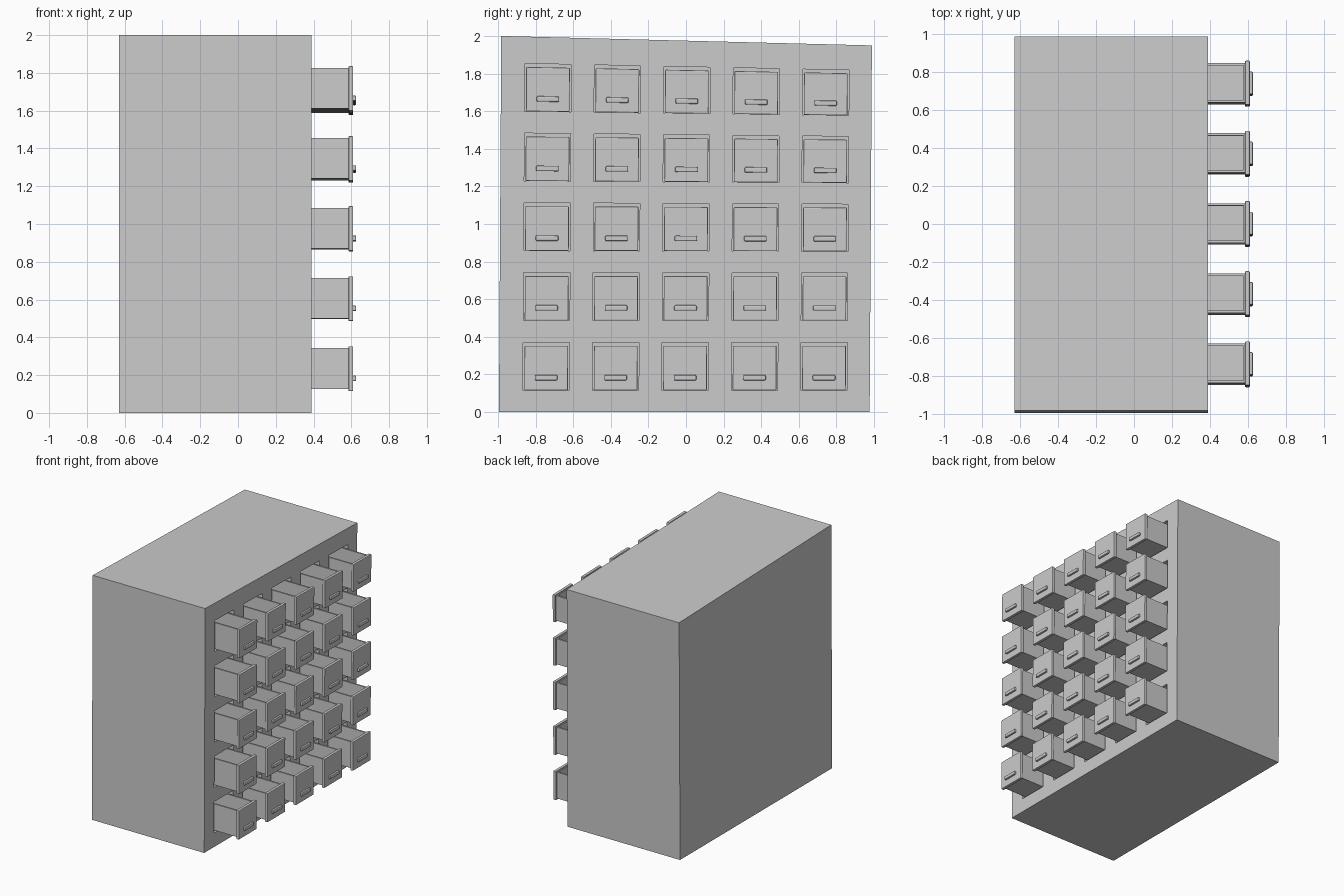
import bpy, bmesh
from mathutils import Vector

if "Cube" in bpy.data.objects:
    bpy.data.objects.remove(bpy.data.objects["Cube"])

ROWS = [0.115 + 0.3715 * i for i in range(5)]   # bottom of each opening
COLS = [-0.745 + 0.3695 * i for i in range(5)]  # centre of each column
FRONT, BACK = 0.39, -0.63


def warp(co):
    """Slightly crooked hand-made look: sagging top and small lean."""
    x, y, z = co
    t = z / 2
    return Vector((x, y + 0.012 * t, z - 0.05 * t ** 3 * (y + 0.99) / 1.97))


def finish(name, bm, bevel=0):
    bmesh.ops.recalc_face_normals(bm, faces=bm.faces[:])
    for v in bm.verts:
        v.co = warp(v.co)
    me = bpy.data.meshes.new(name)
    bm.to_mesh(me)
    bm.free()
    ob = bpy.data.objects.new(name, me)
    bpy.context.collection.objects.link(ob)
    if bevel:
        m = ob.modifiers.new("bevel", 'BEVEL')
        m.width = bevel
        m.segments = 2
    return ob


def box(x0, x1, y0, y1, z0, z1):
    bm = bmesh.new()
    bmesh.ops.create_cube(bm, size=1)
    for v in bm.verts:
        v.co = ((x0 + x1) / 2 + v.co.x * (x1 - x0),
                (y0 + y1) / 2 + v.co.y * (y1 - y0),
                (z0 + z1) / 2 + v.co.z * (z1 - z0))
    return bm


# cabinet: front grid, openings pushed in, outline pulled back and closed
ys = [-0.995] + [c + s for c in COLS for s in (-0.123, 0.123)] + [0.977]
zs = [0.0] + [r + s for r in ROWS for s in (0, 0.255)] + [2.0]
bm = bmesh.new()
grid = [[bm.verts.new((FRONT, y, z)) for y in ys] for z in zs]
openings = []
for j in range(len(zs) - 1):
    for i in range(len(ys) - 1):
        f = bm.faces.new((grid[j][i], grid[j][i + 1],
                          grid[j + 1][i + 1], grid[j + 1][i]))
        if i % 2 and j % 2:
            openings.append(f)
rim = [e for e in bm.edges if e.is_boundary]
ext = bmesh.ops.extrude_edge_only(bm, edges=rim)["geom"]
for v in ext:
    if isinstance(v, bmesh.types.BMVert):
        v.co.x = BACK
bmesh.ops.contextual_create(
    bm, geom=[e for e in ext if isinstance(e, bmesh.types.BMEdge)
              and all(v.co.x == v.co.x and v.co.x < 0 for v in e.verts)])
pushed = bmesh.ops.extrude_discrete_faces(bm, faces=openings)["faces"]
for f in pushed:
    for v in f.verts:
        v.co.x = -0.52
finish("cabinet", bm)

# drawers: open tray, front panel and pull bar
for r, z in enumerate(ROWS):
    for c, y in enumerate(COLS):
        tag = f"_{r + 1}_{c + 1}"

        bm = box(-0.35, 0.59, y - 0.104, y + 0.104, z + 0.012, z + 0.228)
        bm.normal_update()
        top = max(bm.faces, key=lambda f: f.calc_center_median().z)
        bmesh.ops.inset_region(bm, faces=[top], thickness=0.018)
        inner = bmesh.ops.extrude_discrete_faces(bm, faces=[top])["faces"][0]
        bmesh.ops.translate(bm, verts=inner.verts[:], vec=(0, 0, -0.195))
        finish("drawer_tray" + tag, bm)

        finish("drawer_front" + tag,
               box(0.585, 0.61, y - 0.116, y + 0.116, z, z + 0.237), 0.005)
        finish("drawer_pull" + tag,
               box(0.606, 0.626, y - 0.06, y + 0.06, z + 0.053, z + 0.082), 0.006)
